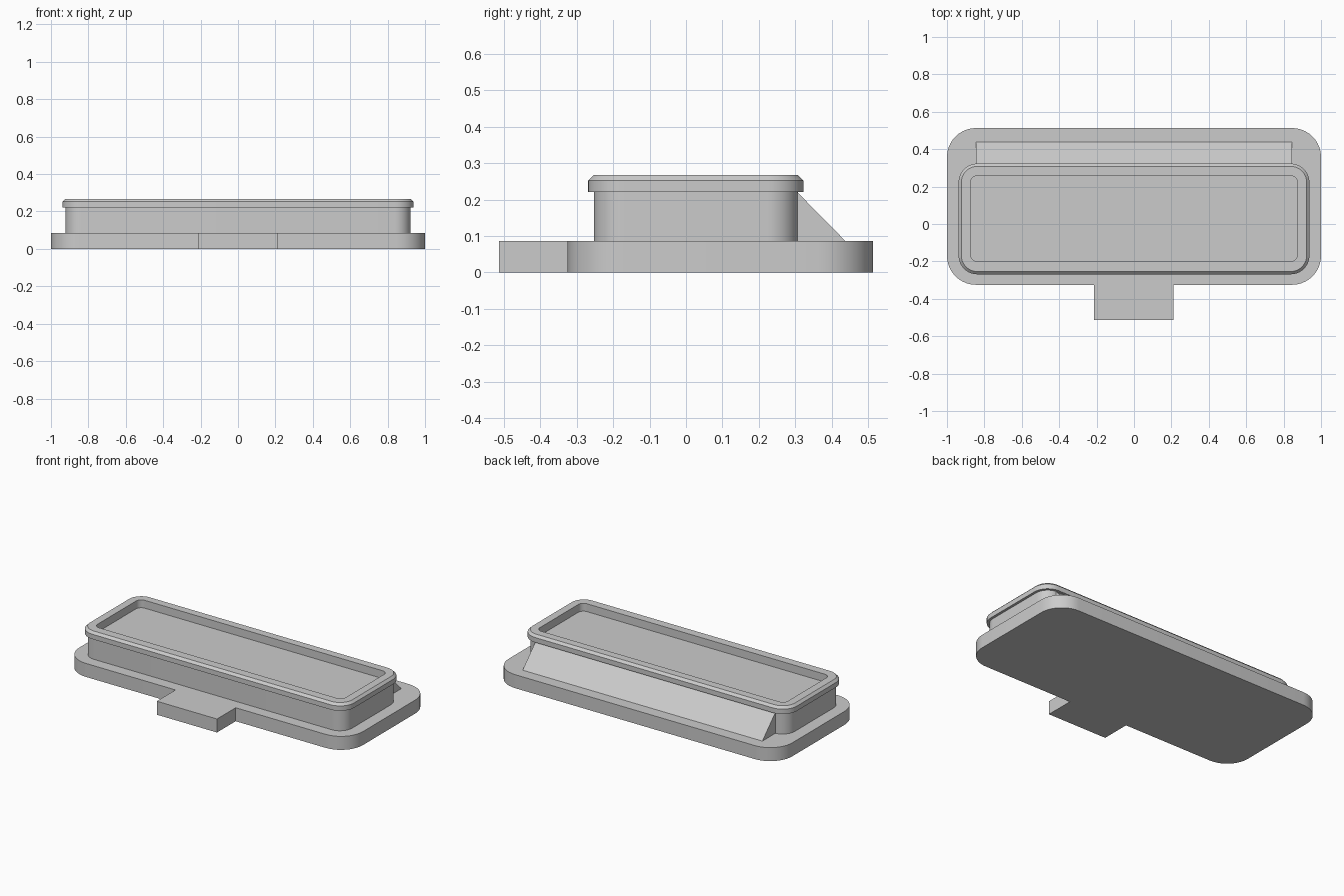
import bpy, bmesh, math

cube = bpy.data.objects.get("Cube")
if cube:
    bpy.data.objects.remove(cube, do_unlink=True)

grey = bpy.data.materials.new("plain grey")
grey.use_nodes = True
COLOR = (0.6, 0.6, 0.6, 1)
grey.diffuse_color = COLOR
grey.node_tree.nodes["Principled BSDF"].inputs["Base Color"].default_value = COLOR

STEPS = 10  # segments per rounded corner


def rounded_loop(half_x, y0, y1, radius, z):
    """Counter-clockwise rounded rectangle."""
    corners = [(1, y1), (-1, y1), (-1, y0), (1, y0)]
    points = []
    for i, (side, y) in enumerate(corners):
        cx = side * (half_x - radius)
        cy = y - radius if y == y1 else y + radius
        for s in range(STEPS + 1):
            a = math.pi / 2 * (i + s / STEPS)
            points.append((cx + radius * math.cos(a), cy + radius * math.sin(a), z))
    return points


def loft(name, loops):
    """Skin a stack of matching loops and cap both ends."""
    bm = bmesh.new()
    rings = [[bm.verts.new(p) for p in loop] for loop in loops]
    for low, high in zip(rings, rings[1:]):
        for i in range(len(low)):
            j = (i + 1) % len(low)
            bm.faces.new((low[i], low[j], high[j], high[i]))
    bm.faces.new(rings[0][::-1])
    bm.faces.new(rings[-1])
    bmesh.ops.recalc_face_normals(bm, faces=bm.faces[:])
    mesh = bpy.data.meshes.new(name)
    bm.to_mesh(mesh)
    bm.free()
    mesh.materials.append(grey)
    obj = bpy.data.objects.new(name, mesh)
    bpy.context.collection.objects.link(obj)
    bpy.ops.object.select_all(action='DESELECT')
    obj.select_set(True)
    bpy.context.view_layer.objects.active = obj
    bpy.ops.object.shade_smooth_by_angle(angle=math.radians(30))
    return obj


BASE_TOP = 0.086
LIP_BOTTOM = 0.221
TOP = 0.267

# Base slab
loft("base_plate", [rounded_loop(1, -0.325, 0.513, 0.155, z) for z in (0, BASE_TOP)])

# Front tab, meeting the base edge
loft("front_tab", [[(-0.213, -0.513, z), (0.211, -0.513, z),
                    (0.211, -0.325, z), (-0.213, -0.325, z)] for z in (0, BASE_TOP)])

# Raised body, overhanging chamfered lip and shallow tray in the top
loft("tray_body", [
    rounded_loop(0.922, -0.253, 0.307, 0.085, BASE_TOP),
    rounded_loop(0.922, -0.253, 0.307, 0.085, LIP_BOTTOM),
    rounded_loop(0.938, -0.269, 0.323, 0.1, LIP_BOTTOM),
    rounded_loop(0.938, -0.269, 0.323, 0.1, 0.252),
    rounded_loop(0.923, -0.254, 0.308, 0.085, TOP),
    rounded_loop(0.874, -0.2, 0.258, 0.036, TOP),
    rounded_loop(0.874, -0.2, 0.258, 0.036, 0.217),
])

# Sloped support along the back
loft("back_wedge", [[(x, 0.3, BASE_TOP), (x, 0.438, BASE_TOP),
                     (x, 0.305, LIP_BOTTOM), (x, 0.3, LIP_BOTTOM)] for x in (-0.845, 0.845)])
